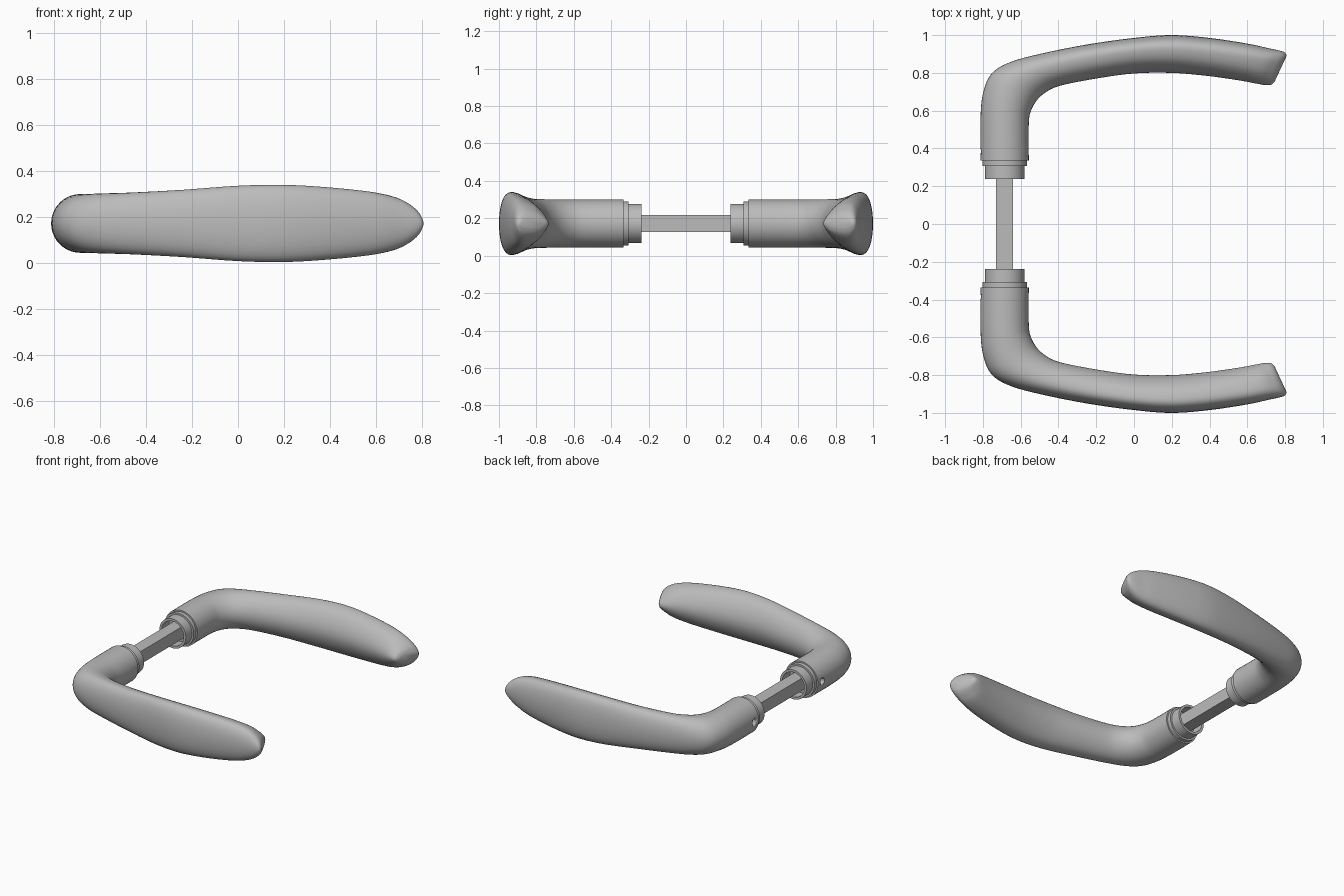
import bpy
import bmesh
from math import cos, sin, pi, radians, copysign
from mathutils import Vector, Matrix

cube = bpy.data.objects.get("Cube")
if cube:
    bpy.data.objects.remove(cube, do_unlink=True)

MID_Z = 0.172     # height of the handle axis
AXIS_X = -0.685   # spindle axis
SIDES = 40

metal = bpy.data.materials.new("satin grey metal")
metal.use_nodes = True
grey = (0.5, 0.5, 0.5, 1)
metal.diffuse_color = grey
metal.node_tree.nodes["Principled BSDF"].inputs["Base Color"].default_value = grey


def finish(name, bm, angle=35):
    bmesh.ops.recalc_face_normals(bm, faces=bm.faces[:])
    mesh = bpy.data.meshes.new(name)
    bm.to_mesh(mesh)
    bm.free()
    mesh.materials.append(metal)
    obj = bpy.data.objects.new(name, mesh)
    bpy.context.collection.objects.link(obj)
    bpy.ops.object.select_all(action='DESELECT')
    obj.select_set(True)
    bpy.context.view_layer.objects.active = obj
    bpy.ops.object.shade_smooth_by_angle(angle=radians(angle))
    return obj


def bridge(bm, rings):
    loops = [[bm.verts.new(p) for p in ring] for ring in rings]
    for a, b in zip(loops, loops[1:]):
        for i in range(len(a)):
            j = (i + 1) % len(a)
            bm.faces.new((a[i], a[j], b[j], b[i]))
    bm.faces.new(loops[0])
    bm.faces.new(loops[-1])


def smooth_path(points, steps=5):
    # Catmull-Rom interpolation of whole section records
    out = []
    for i in range(len(points) - 1):
        p, q = points[i], points[i + 1]
        before, after = points[max(i - 1, 0)], points[min(i + 2, len(points) - 1)]
        for n in range(steps):
            t = n / steps
            out.append([b + t * ((c - a) + t * ((2*a - 5*b + 4*c - d) + t * (3*b - a - 3*c + d))) / 2
                        for a, b, c, d in zip(before, p, q, after)])
    return out + [points[-1]]


# Lever sections: outer x, outer y, inner x, inner y, half height, egg shape
SECTIONS = [
    (-.813, .335, -.557, .335, .128, 0),
    (-.813, .55, -.557, .53, .128, 0),
    (-.8, .69, -.545, .6, .128, 0),
    (-.755, .795, -.51, .66, .129, .04),
    (-.66, .855, -.455, .705, .131, .1),
    (-.5, .9, -.38, .735, .135, .18),
    (-.25, .95, -.2, .77, .147, .25),
    (0, .985, 0, .797, .164, .3),
    (.2, 1, .2, .8, .168, .3),
    (.4, .985, .38, .785, .157, .3),
    (.6, .955, .54, .763, .137, .3),
    (.71, .931, .64, .745, .113, .3),
    (.77, .918, .69, .736, .083, .3),
    (.8, .907, .725, .737, .054, .25),
    (.808, .89, .745, .755, .026, .2),
]


def egg_ring(section, side):
    ox, oy, ix, iy, half, egg = section
    outer, inner = Vector((ox, oy, 0)), Vector((ix, iy, 0))
    angles = [2 * pi * i / SIDES for i in range(SIDES)]
    heights = [sin(t) * (1 + egg * cos(t)) for t in angles]
    top = max(heights)
    ring = []
    for t, h in zip(angles, heights):
        u = copysign(abs(cos(t)) ** (1 - egg * .6), cos(t))
        p = (outer + inner) / 2 + (outer - inner) / 2 * u
        ring.append((p.x, side * p.y, MID_Z + half * h / top))
    return ring


# Turned collar: radius and distance along the spindle
COLLAR = [(.118, .345), (.118, .308), (.105, .308), (.105, .237),
          (.088, .237), (.088, .32)]

for label, side in (("front", -1), ("back", 1)):
    # Lever with a set screw hole in the neck
    bm = bmesh.new()
    bridge(bm, [egg_ring(s, side) for s in smooth_path(SECTIONS)])
    lever = finish(label + "_lever", bm, 50)

    bm = bmesh.new()
    place = Matrix.Translation((-.8, side * .385, MID_Z)) @ Matrix.Rotation(pi / 2, 4, 'Y')
    bmesh.ops.create_cone(bm, cap_ends=True, segments=20, radius1=.024,
                          radius2=.024, depth=.1, matrix=place)
    cutter = finish(label + "_screw_cutter", bm)
    cutter.hide_render = True
    cut = lever.modifiers.new("screw hole", 'BOOLEAN')
    cut.operation = 'DIFFERENCE'
    cut.solver = 'EXACT'
    cut.object = cutter
    bpy.context.view_layer.objects.active = lever
    bpy.ops.object.modifier_apply(modifier=cut.name)
    bpy.data.objects.remove(cutter, do_unlink=True)

    # Stepped hollow collar
    bm = bmesh.new()
    bridge(bm, [[(AXIS_X + r * cos(2 * pi * i / SIDES), side * y,
                  MID_Z + r * sin(2 * pi * i / SIDES)) for i in range(SIDES)]
                for r, y in COLLAR])
    finish(label + "_collar", bm)

# Square spindle joining both levers
bm = bmesh.new()
bmesh.ops.create_cube(bm, size=1, matrix=Matrix.Translation((AXIS_X, 0, MID_Z))
                      @ Matrix.Diagonal((.09, .66, .09, 1)))
finish("spindle", bm)
